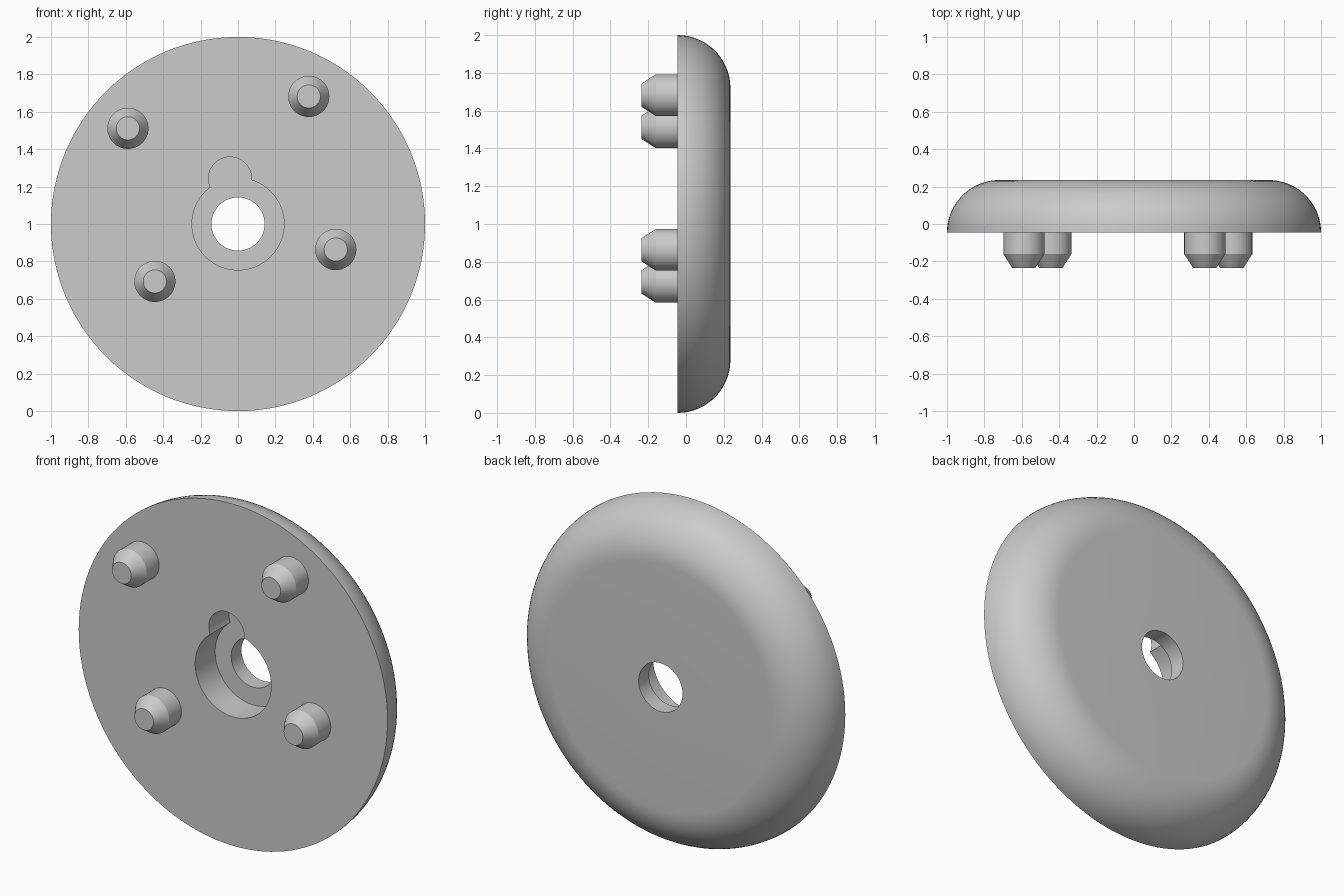
import bpy, bmesh, math
from mathutils import Vector

if "Cube" in bpy.data.objects:
    bpy.data.objects.remove(bpy.data.objects["Cube"])

TILT = math.radians(10)          # peg pattern and notch are turned 10 degrees
FRONT, BACK, TIP, FLOOR = -0.045, 0.235, -0.235, 0.14

grey = bpy.data.materials.new("light grey")
grey.diffuse_color = (0.6, 0.6, 0.6, 1)
grey.use_nodes = True
grey.node_tree.nodes["Principled BSDF"].inputs["Base Color"].default_value = grey.diffuse_color


def at(u, v):
    """Point in the turned frame -> world x, z."""
    c, s = math.cos(TILT), math.sin(TILT)
    return u * c - v * s, 1 + u * s + v * c


def make(name, bm):
    bmesh.ops.recalc_face_normals(bm, faces=bm.faces)
    me = bpy.data.meshes.new(name)
    bm.to_mesh(me)
    bm.free()
    me.materials.append(grey)
    ob = bpy.data.objects.new(name, me)
    bpy.context.collection.objects.link(ob)
    return ob


def lathe(name, profile, steps, x=0, z=1, closed=False):
    """Spin an (r, y) profile around the y axis."""
    bm = bmesh.new()
    vs = [bm.verts.new((r, y, 0)) for r, y in profile]
    pairs = list(zip(vs, vs[1:])) + ([(vs[-1], vs[0])] if closed else [])
    es = [bm.edges.new(p) for p in pairs]
    bmesh.ops.spin(bm, geom=vs + es, cent=(0, 0, 0), axis=(0, 1, 0),
                   angle=math.tau, steps=steps)
    bmesh.ops.remove_doubles(bm, verts=bm.verts, dist=1e-5)
    bmesh.ops.translate(bm, verts=bm.verts, vec=(x, 0, z))
    return make(name, bm)


def smooth(ob):
    bpy.ops.object.select_all(action='DESELECT')
    ob.select_set(True)
    bpy.context.view_layer.objects.active = ob
    bpy.ops.object.shade_smooth_by_angle(angle=math.radians(25))


# Disc with through hole and fully rounded rim
R = BACK - FRONT
profile = [(0.142, FRONT)]
for i in range(17):
    a = math.pi / 2 * i / 16
    profile.append((1 - R + R * math.cos(a), FRONT + R * math.sin(a)))
profile.append((0.142, BACK))
disc = lathe("wheel_disc", profile, 128, closed=True)

# Keyhole-shaped recess: large bore plus round notch, as one prism
big, small, d = 0.246, 0.115, 0.247
v0 = (big**2 - small**2 + d**2) / (2 * d)
u0 = math.sqrt(big**2 - v0**2)
a0, b0 = math.atan2(v0, u0), math.atan2(v0 - d, u0)
outline = []
for i in range(25):              # notch arc, right corner to left corner
    t = b0 + (math.pi - 2 * b0) * i / 24
    outline.append((small * math.cos(t), d + small * math.sin(t)))
for i in range(1, 64):           # bore arc, around the bottom
    t = math.pi - a0 + (math.pi + 2 * a0) * i / 64
    outline.append((big * math.cos(t), big * math.sin(t)))
bm = bmesh.new()
ring = []
for u, v in outline:
    x, z = at(u, v)
    ring.append(bm.verts.new((x, -0.15, z)))
face = bm.faces.new(ring)
ext = bmesh.ops.extrude_face_region(bm, geom=[face])
bmesh.ops.translate(bm, verts=[g for g in ext["geom"] if isinstance(g, bmesh.types.BMVert)],
                    vec=Vector((0, FLOOR + 0.15, 0)))
cutter = make("recess_cutter", bm)
cutter.hide_render = True

mod = disc.modifiers.new("recess", 'BOOLEAN')
mod.operation, mod.solver, mod.object = 'DIFFERENCE', 'EXACT', cutter
bpy.context.view_layer.objects.active = disc
bpy.ops.object.modifier_apply(modifier=mod.name)
bpy.data.objects.remove(cutter)
smooth(disc)

# Four tapered pegs
for side, u in (("left", -0.491), ("right", 0.491)):
    for level, v in (("upper", 0.606), ("lower", -0.225)):
        x, z = at(u, v)
        smooth(lathe(f"peg_{level}_{side}",
                     [(0, FRONT + 0.01), (0.11, FRONT + 0.01), (0.11, -0.16),
                      (0.062, TIP), (0, TIP)], 40, x, z))
